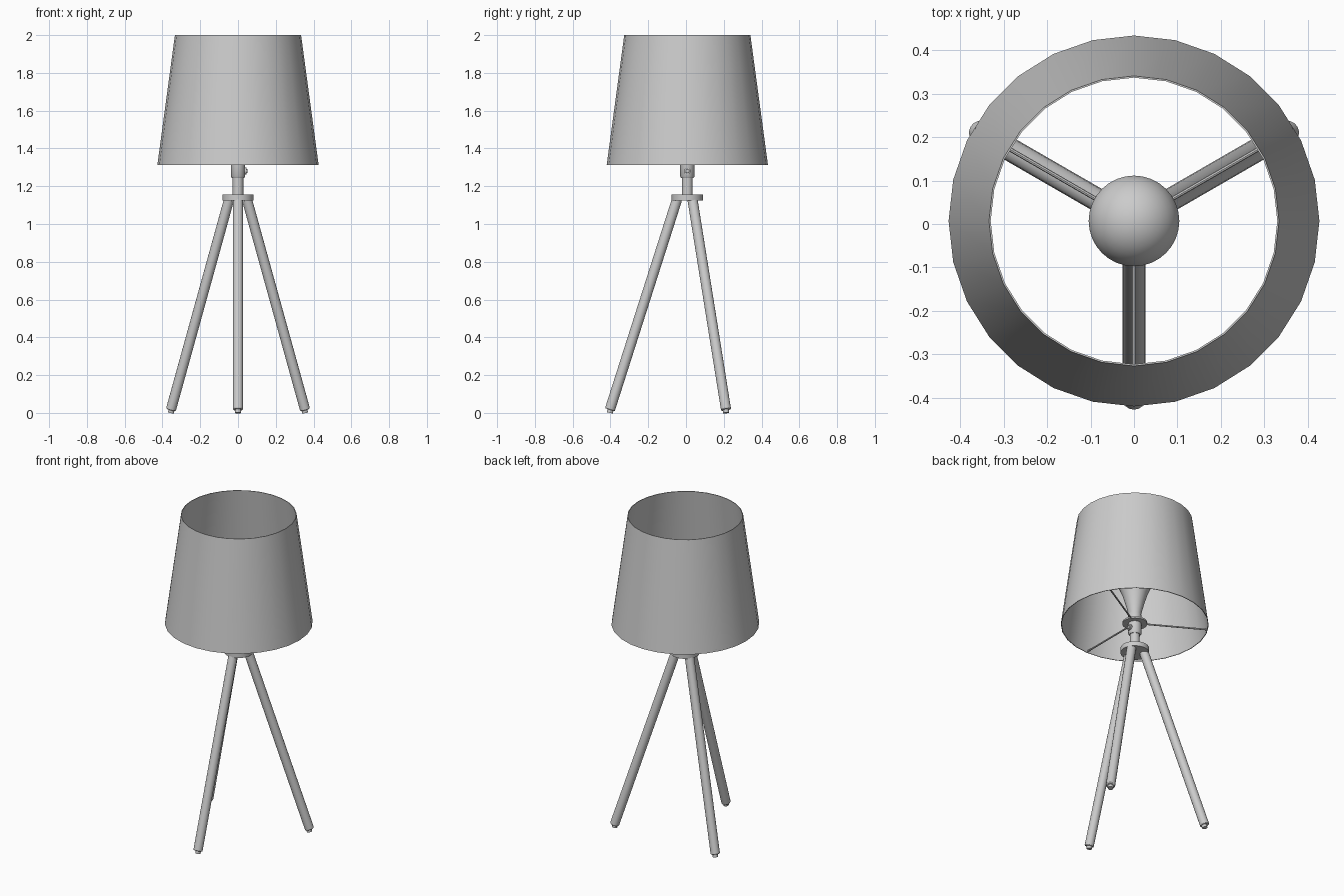
import bpy, math
from mathutils import Vector

if "Cube" in bpy.data.objects:
    bpy.data.objects.remove(bpy.data.objects["Cube"])

CY = 0.007                                   # lamp axis sits slightly behind y = 0
ANGLES = [math.radians(a) for a in (30, 150, 270)]


def finish(ob, angle=40):
    bpy.ops.object.select_all(action='DESELECT')
    ob.select_set(True)
    bpy.context.view_layer.objects.active = ob
    bpy.ops.object.shade_smooth_by_angle(angle=math.radians(angle))
    return ob


def lathe(name, profile, sides, closed=False):
    """Revolve (radius, z) points round the lamp axis."""
    verts, rings = [], []
    for r, z in profile:
        if r == 0:
            rings.append([len(verts)] * sides)
            verts.append((0, CY, z))
        else:
            rings.append([len(verts) + i for i in range(sides)])
            verts += [(r * math.cos(t), CY + r * math.sin(t), z)
                      for t in (2 * math.pi * i / sides for i in range(sides))]
    pairs = list(zip(rings, rings[1:])) + ([(rings[-1], rings[0])] if closed else [])
    faces = []
    for a, b in pairs:
        for i in range(sides):
            j = (i + 1) % sides
            faces.append(list(dict.fromkeys((a[i], a[j], b[j], b[i]))))
    me = bpy.data.meshes.new(name)
    me.from_pydata(verts, [], faces)
    ob = bpy.data.objects.new(name, me)
    bpy.context.collection.objects.link(ob)
    return finish(ob)


def rod(name, a, b, r, sides=16, bevel=0):
    """Cylinder between two points."""
    a, b = Vector(a), Vector(b)
    bpy.ops.mesh.primitive_cylinder_add(vertices=sides, radius=r, depth=(b - a).length,
                                        location=(a + b) / 2)
    ob = bpy.context.object
    ob.name = name
    ob.rotation_euler = (b - a).to_track_quat('Z', 'Y').to_euler()
    if bevel:
        m = ob.modifiers.new("Bevel", 'BEVEL')
        m.width, m.segments = bevel, 2
    return finish(ob)


def polar(r, t, z):
    return (r * math.cos(t), CY + r * math.sin(t), z)


# Thin tapered shade, open at both ends
lathe("shade", [(0.427, 1.312), (0.334, 2.0), (0.330, 2.0), (0.423, 1.312)], 28, closed=True)

# Three splayed legs, foot pads, and the wires carrying the shade
for n, t in enumerate(ANGLES, 1):
    rod(f"leg_{n}", polar(0.41, t, 0.017), polar(0.054, t, 1.132), 0.027, 16, 0.004)
    rod(f"foot_pad_{n}", polar(0.41, t, 0), polar(0.406, t, 0.02), 0.016)
    rod(f"shade_wire_{n}", polar(0.06, t, 1.322), polar(0.423, t, 1.322), 0.005, 8)

# Hub plate and stem
lathe("hub_plate", [(0, 1.125), (0.083, 1.125), (0.083, 1.155), (0, 1.155)], 32)
lathe("stem", [(0, 1.15), (0.028, 1.15), (0.028, 1.25), (0, 1.25)], 24)

# Bulb socket with its turn switch
lathe("socket", [(0, 1.243), (0.032, 1.243), (0.038, 1.252), (0.038, 1.375),
                 (0.034, 1.385), (0, 1.385)], 24)
rod("switch_stub", (0.03, CY, 1.28), (0.044, CY, 1.28), 0.018)
rod("switch_knob", (0.04, CY, 1.28), (0.05, CY, 1.28), 0.011, 12, 0.003)

# Flat ring that joins the shade wires to the socket
lathe("shade_ring", [(0.036, 1.317), (0.072, 1.317), (0.072, 1.327), (0.036, 1.327)], 28, closed=True)

# Bulb: flared neck running into a round globe
globe = [(0.105 * math.cos(a), 1.61 + 0.105 * math.sin(a))
         for a in (math.radians(-30 + 12 * i) for i in range(10))]
lathe("bulb", [(0, 1.375), (0.036, 1.375), (0.041, 1.40), (0.054, 1.45), (0.072, 1.51)]
      + globe + [(0, 1.715)], 32)
